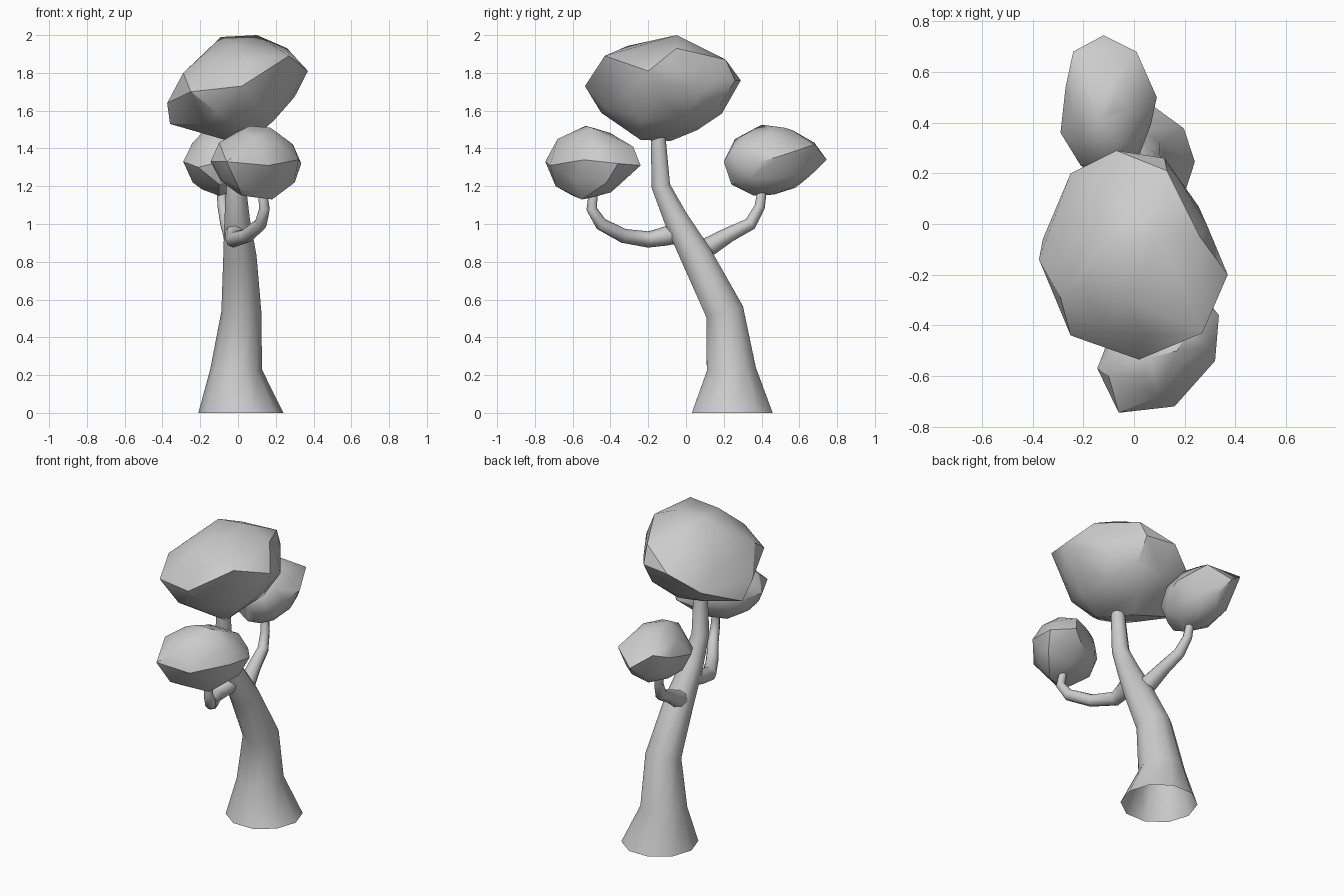
import bpy, bmesh, math
from mathutils import Vector, Matrix, Euler

if "Cube" in bpy.data.objects:
    bpy.data.objects.remove(bpy.data.objects["Cube"])


def finish(name, bm, angle):
    bmesh.ops.recalc_face_normals(bm, faces=bm.faces)
    mesh = bpy.data.meshes.new(name)
    bm.to_mesh(mesh)
    bm.free()
    obj = bpy.data.objects.new(name, mesh)
    bpy.context.collection.objects.link(obj)
    bpy.ops.object.select_all(action='DESELECT')
    obj.select_set(True)
    bpy.context.view_layer.objects.active = obj
    bpy.ops.object.shade_smooth_by_angle(angle=math.radians(angle))
    return obj


def limb(name, path, sides, flat_base=False):
    """Tapered tube through (x, y, z, radius) points, open at both ends."""
    bm = bmesh.new()
    pts = [Vector(p[:3]) for p in path]
    rings = []
    for i, p in enumerate(pts):
        a, b = pts[max(i - 1, 0)], pts[min(i + 1, len(pts) - 1)]
        t = (b - a).normalized()
        if i == 0 and flat_base:
            t = Vector((0, 0, 1))
        u = (Vector((1, 0, 0)) - t * t.x).normalized()
        v = t.cross(u)
        ring = []
        for k in range(sides):
            ang = 2 * math.pi * k / sides
            ring.append(bm.verts.new(p + path[i][3] * (u * math.cos(ang) + v * math.sin(ang))))
        rings.append(ring)
    for r0, r1 in zip(rings, rings[1:]):
        for k in range(sides):
            n = (k + 1) % sides
            bm.faces.new((r0[k], r0[n], r1[n], r1[k]))
    return finish(name, bm, 50)


def foliage(name, centre, radii, tilt, corners):
    """Faceted clump: hull around a low-poly ellipsoid and a few outer corners."""
    bm = bmesh.new()
    m = (Matrix.Translation(centre) @ Euler(tilt).to_matrix().to_4x4()
         @ Matrix.Diagonal((*radii, 1)))
    bmesh.ops.create_icosphere(bm, subdivisions=2, radius=1, matrix=m)
    bmesh.ops.delete(bm, geom=bm.faces[:], context='FACES_ONLY')
    bmesh.ops.delete(bm, geom=bm.edges[:], context='EDGES_FACES') if bm.edges else None
    if not bm.verts:
        bmesh.ops.create_icosphere(bm, subdivisions=2, radius=1, matrix=m)
    co = [v.co.copy() for v in bm.verts] + [Vector(c) for c in corners]
    bm.free()
    bm = bmesh.new()
    for c in co:
        bm.verts.new(c)
    bmesh.ops.convex_hull(bm, input=bm.verts[:])
    bmesh.ops.delete(bm, geom=[v for v in bm.verts if not v.link_faces], context='VERTS')
    return finish(name, bm, 30)


# Leaning trunk and its two curved branches
limb("trunk", [(0.015, 0.245, 0, 0.225), (-0.01, 0.24, 0.23, 0.137),
               (0.018, 0.205, 0.535, 0.106), (0.01, 0.055, 0.83, 0.088),
               (-0.005, -0.055, 1.03, 0.067), (-0.01, -0.133, 1.2, 0.052),
               (0, -0.148, 1.47, 0.041)], 10, True)
limb("front_branch", [(-0.01, -0.03, 0.96, 0.06), (-0.02, -0.11, 0.935, 0.05),
                      (-0.025, -0.2, 0.918, 0.043), (0.045, -0.33, 0.937, 0.038),
                      (0.12, -0.45, 1.0, 0.034), (0.14, -0.5, 1.08, 0.028),
                      (0.13, -0.49, 1.17, 0.024)], 8)
limb("back_branch", [(0.0, 0.03, 0.84, 0.065), (-0.02, 0.13, 0.885, 0.05),
                     (-0.04, 0.23, 0.945, 0.04), (-0.06, 0.34, 1.0, 0.034),
                     (-0.08, 0.39, 1.09, 0.028), (-0.09, 0.405, 1.19, 0.024)], 8)

# Large crown, tilted up to the right
foliage("crown_foliage", (0, -0.125, 1.72), (0.32, 0.37, 0.255), (0, -0.3, 0), [
    (0.37, -0.2, 1.81), (0.02, -0.535, 1.73), (0.27, -0.43, 1.89), (-0.25, -0.44, 1.7),
    (-0.11, -0.45, 1.59), (-0.29, -0.29, 1.8), (-0.375, -0.14, 1.64), (-0.36, -0.06, 1.53),
    (-0.25, 0.2, 1.65), (-0.07, 0.29, 1.76), (0.12, 0.26, 1.76), (0.1, -0.05, 2.0),
    (-0.09, -0.07, 1.99), (0.26, -0.05, 1.93), (0.08, -0.24, 1.445), (-0.05, -0.08, 1.44),
    (0.13, 0.21, 1.87)])

# Front clump, stretched diagonally
foliage("front_foliage", (0.1, -0.5, 1.325), (0.245, 0.18, 0.185), (0, 0, 0.56), [
    (0.335, -0.36, 1.32), (0.32, -0.54, 1.34), (0.24, -0.24, 1.31), (0.2, -0.28, 1.41),
    (0.16, -0.72, 1.31), (-0.06, -0.745, 1.33), (0.1, -0.68, 1.45), (-0.145, -0.57, 1.33),
    (-0.1, -0.6, 1.43), (0.06, -0.53, 1.52), (0.17, -0.5, 1.51), (0.3, -0.42, 1.22),
    (0.18, -0.55, 1.13), (0.02, -0.6, 1.15), (0.0, -0.69, 1.2)])

# Back clump
foliage("back_foliage", (-0.1, 0.45, 1.335), (0.168, 0.245, 0.18), (0.08, 0, 0.1), [
    (-0.12, 0.745, 1.34), (0.01, 0.68, 1.42), (0.09, 0.5, 1.36), (-0.09, 0.2, 1.33),
    (-0.21, 0.23, 1.3), (-0.29, 0.36, 1.33), (-0.27, 0.54, 1.37), (-0.24, 0.68, 1.43),
    (-0.15, 0.4, 1.525), (-0.07, 0.52, 1.51), (-0.13, 0.26, 1.45), (-0.24, 0.38, 1.22),
    (-0.1, 0.36, 1.15), (-0.1, 0.24, 1.21)])
